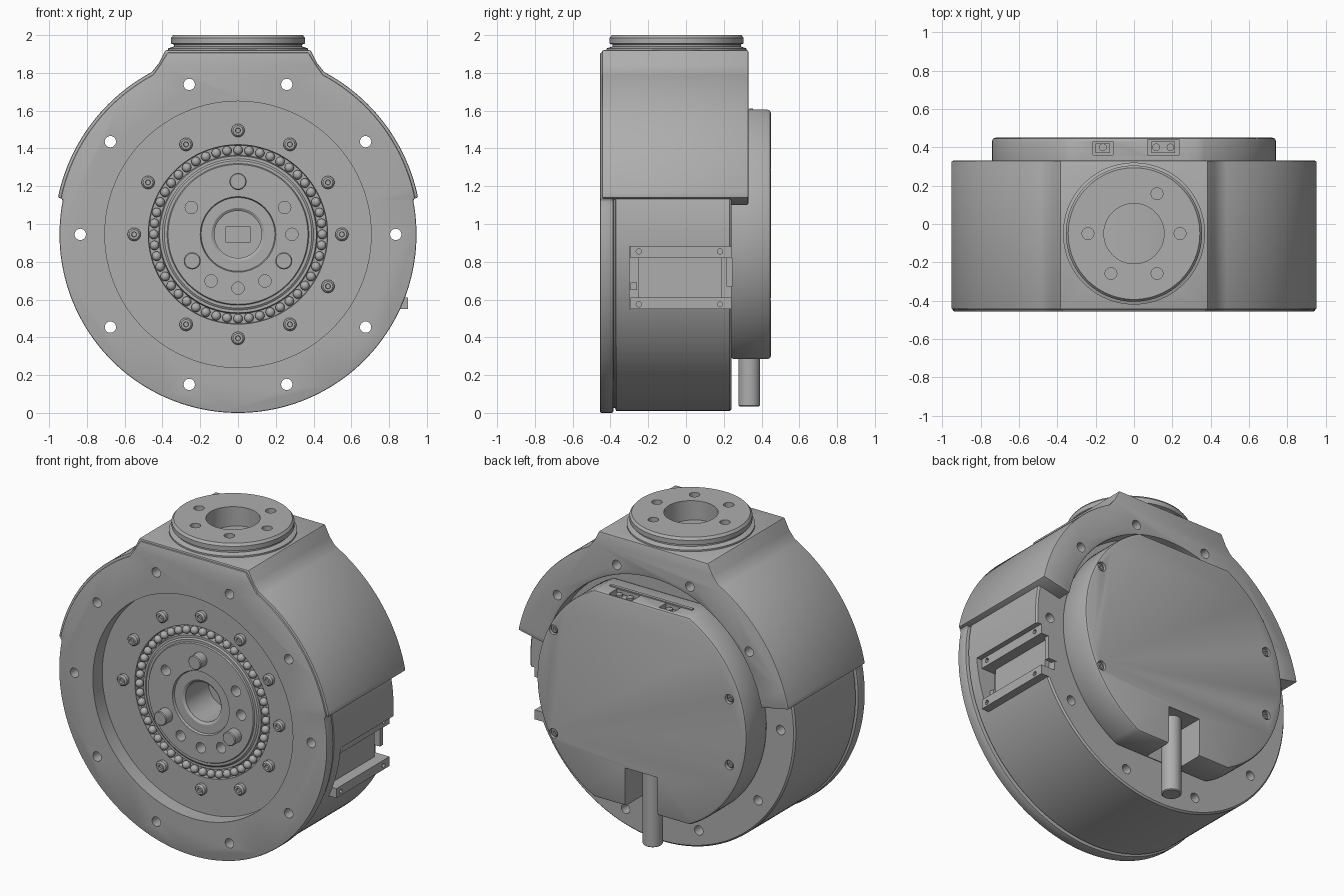
import bpy, bmesh
from math import sin, cos, asin, pi, radians
from mathutils import Matrix, Vector

if "Cube" in bpy.data.objects:
    bpy.data.objects.remove(bpy.data.objects["Cube"], do_unlink=True)

CZ = 0.945  # height of the main axis
GREY = (0.42, 0.42, 0.42, 1)
metal = bpy.data.materials.new("grey_metal")
metal.use_nodes = True
metal.diffuse_color = GREY
metal.node_tree.nodes["Principled BSDF"].inputs["Base Color"].default_value = GREY
parts = []


def finish(name, bm):
    bmesh.ops.recalc_face_normals(bm, faces=bm.faces)
    me = bpy.data.meshes.new(name)
    bm.to_mesh(me)
    bm.free()
    me.materials.append(metal)
    ob = bpy.data.objects.new(name, me)
    bpy.context.collection.objects.link(ob)
    parts.append(ob)
    return ob


def add_lathe(bm, profile, place, n=96):
    """Spin (radius, height) points; place maps local x, y, height to the model."""
    rings = []
    for r, h in profile:
        count = n if r > 0 else 1
        rings.append([bm.verts.new(place(r * cos(2 * pi * i / n), r * sin(2 * pi * i / n), h))
                      for i in range(count)])
    for a, b in zip(rings, rings[1:]):
        for i in range(n):
            quad = [a[i % len(a)], a[(i + 1) % n % len(a)], b[(i + 1) % n % len(b)], b[i % len(b)]]
            bm.faces.new(list(dict.fromkeys(quad)))


def along_y(cx=0, cz=CZ):
    return lambda a, b, h: Vector((cx + a, h, cz + b))


def along_z(cx=0, cy=0):
    return lambda a, b, h: Vector((cx + a, cy + b, h))


def along_x(cy, cz):
    return lambda a, b, h: Vector((h, cy + a, cz + b))


def lathes(name, profile, places, n=96):
    bm = bmesh.new()
    for p in places:
        add_lathe(bm, profile, p, n)
    return finish(name, bm)


def rod(r, lo, hi):
    return [(0, lo), (r, lo), (r, hi), (0, hi)]


def boxes(name, spans):
    """Each span is (x0, x1, y0, y1, z0, z1)."""
    bm = bmesh.new()
    for x0, x1, y0, y1, z0, z1 in spans:
        m = Matrix.Translation(((x0 + x1) / 2, (y0 + y1) / 2, (z0 + z1) / 2))
        m = m @ Matrix.Diagonal((x1 - x0, y1 - y0, z1 - z0, 1))
        bmesh.ops.create_cube(bm, size=1, matrix=m)
    return finish(name, bm)


def extrude_y(name, outline, y0, y1):
    bm = bmesh.new()
    face = bm.faces.new([bm.verts.new((x, y0, z)) for x, z in outline])
    out = bmesh.ops.extrude_face_region(bm, geom=[face])["geom"]
    bmesh.ops.translate(bm, vec=(0, y1 - y0, 0),
                        verts=[v for v in out if isinstance(v, bmesh.types.BMVert)])
    return finish(name, bm)


def apply(ob, mod):
    bpy.context.view_layer.objects.active = ob
    bpy.ops.object.modifier_apply(modifier=mod.name)


def cut(ob, *cutters):
    for c in cutters:
        mod = ob.modifiers.new("cut", "BOOLEAN")
        mod.operation, mod.solver, mod.object = "DIFFERENCE", "EXACT", c
        apply(ob, mod)


def bevel(ob, width):
    mod = ob.modifiers.new("bevel", "BEVEL")
    mod.width, mod.segments, mod.limit_method, mod.angle_limit = width, 2, "ANGLE", radians(50)
    apply(ob, mod)


def discard(*cutters):
    for c in cutters:
        parts.remove(c)
        bpy.data.objects.remove(c, do_unlink=True)


def arc(r, a0, a1, n):
    return [(r * cos(a0 + (a1 - a0) * i / n), CZ + r * sin(a0 + (a1 - a0) * i / n))
            for i in range(n + 1)]


def polar(r, count, start=0):
    return [(r * cos(start + 2 * pi * i / count), CZ + r * sin(start + 2 * pi * i / count))
            for i in range(count)]


def hood(r, inset):
    """Upper outline: arc, neck, flat top, neck, arc."""
    low, high = radians(11.5), radians(62)
    right = arc(r, low, high, 30) + [(0.42 - inset, 1.85), (0.385 - inset, 1.92 - inset)]
    return right + [(-x, z) for x, z in reversed(right)]


# Main drum with recessed front, bearing groove, hub face and stepped bore
drum = lathes("drum", [
    (0, -0.12), (0.125, -0.12), (0.125, -0.35), (0.14, -0.36), (0.195, -0.36), (0.2, -0.375),
    (0.37, -0.375), (0.375, -0.367), (0.39, -0.367), (0.4, -0.36), (0.415, -0.36), (0.42, -0.335),
    (0.472, -0.335), (0.475, -0.36), (0.705, -0.36), (0.705, -0.41), (0.92, -0.41),
    (0.92, -0.375), (0.936, -0.37), (0.936, 0.23), (0.926, 0.24), (0, 0.24)], [along_y()], 128)

# Front plate and upper shell
plate = extrude_y("front_plate", hood(0.957, 0.012) + arc(0.945, radians(169), radians(371), 90),
                  -0.455, -0.385)
bevel(plate, 0.008)
shell = extrude_y("upper_shell", hood(0.973, 0) + arc(0.775, radians(168.5), radians(11.5), 70),
                  -0.445, 0.33)
bevel(shell, 0.008)

# Bolt holes through the rim, hub holes, front recess and side pocket
rim = lathes("rim_holes", rod(0.03, -0.6, 0.6), [along_y(x, z) for x, z in polar(0.835, 10)], 20)
recess = lathes("recess_cut", rod(0.705, -0.6, 0), [along_y()], 128)
hub_spots = polar(0.285, 12)
hub_holes = lathes("hub_holes", rod(0.033, -0.5, -0.29),
                   [along_y(*hub_spots[i]) for i in (0, 1, 5, 8, 9, 10)], 20)
pocket = boxes("pocket_cut", [(0.8, 1.1, -0.3, 0.3, 0.55, 0.88)])
cut(plate, recess, rim)
cut(shell, rim)
cut(drum, rim, hub_holes, pocket)

# Output flange on top, with a central bore and bolt holes
FY = -0.05
flange = lathes("top_flange", [(0, 1.88), (0.37, 1.88), (0.37, 1.93), (0.34, 1.94), (0.34, 1.95),
                               (0.355, 1.955), (0.355, 1.985), (0.343, 2), (0, 2)],
                [along_z(0, FY)])
bore = lathes("bore_cut", rod(0.157, 1.84, 2.1), [along_z(0, FY)], 48)
top_holes = lathes("top_holes", rod(0.031, 1.9, 2.1),
                   [along_z(0.24 * cos(i * pi / 3), FY + 0.24 * sin(i * pi / 3))
                    for i in (0, 1, 3, 4, 5)], 20)
cut(flange, bore, top_holes)
cut(shell, bore, top_holes)

# Rear cover with flat top and bottom, cable slot, sockets and screw holes
a = asin(0.66 / 0.74)
cover = extrude_y("rear_cover", arc(0.74, -a, a, 48) + arc(0.74, pi - a, pi + a, 48), 0.235, 0.45)
bevel(cover, 0.018)
slot = boxes("cover_cuts", [(-0.115, 0.115, 0.25, 0.6, 0.1, 0.53),
                            (0.07, 0.235, 0.36, 0.44, 1.55, 1.7),
                            (-0.215, -0.11, 0.36, 0.43, 1.55, 1.7)])
cover_spots = [(0.62, 0.33), (0.62, -0.33), (-0.62, 0.22), (-0.62, -0.2)]
cover_holes = lathes("cover_holes", rod(0.03, 0.425, 0.6),
                     [along_y(x, CZ + z) for x, z in cover_spots], 20)
cut(cover, slot, cover_holes)
discard(rim, recess, hub_holes, pocket, bore, top_holes, slot, cover_holes)

SCREW = [(0, 0.012), (0.012, 0.012), (0.014, 0), (0.026, 0), (0.035, 0.01), (0.035, 0.05), (0, 0.05)]


def screws(name, spots, y, scale, sign):
    lathes(name, [(r * scale, y + sign * h * scale) for r, h in SCREW],
           [along_y(x, z) for x, z in spots], 16)


screws("cover_screws", [(x, CZ + z) for x, z in cover_spots], 0.442, 0.72, -1)
boxes("connector_blocks", [(0.09, 0.215, 0.37, 0.43, 1.54, 1.585),
                           (-0.2, -0.125, 0.37, 0.42, 1.54, 1.585)])
lathes("connector_pins", rod(0.02, 1.57, 1.6), [along_z(x, 0.4) for x in (0.115, 0.19, -0.162)], 12)
boxes("connector_ledge", [(-0.29, 0.29, 0.335, 0.355, 1.59, 1.612)])

# Cable leaving the slot
lathes("cable", [(0, 0.035), (0.052, 0.035), (0.058, 0.04), (0.058, 0.53), (0, 0.53)],
       [along_z(0, 0.335)], 32)

# Front face fasteners, bearing balls, dowel pins and core
screws("ring_screws", [p for i, p in enumerate(polar(0.55, 12)) if i != 7], -0.392, 1, 1)
bm = bmesh.new()
for x, z in polar(0.446, 48):
    bmesh.ops.create_uvsphere(bm, u_segments=14, v_segments=10, radius=0.025,
                              matrix=Matrix.Translation((x, -0.355, z)))
finish("bearing_balls", bm)
lathes("dowel_pins", [(0, -0.44), (0.04, -0.44), (0.045, -0.435), (0.045, -0.3), (0, -0.3)],
       [along_y(x, z) for x, z in polar(0.28, 3, pi / 2)], 24)
boxes("core_plate", [(-0.067, 0.067, -0.128, -0.115, CZ - 0.042, CZ + 0.042)])

# Side bracket: two rails with end posts and a small socket
bracket = boxes("side_bracket", [(0.79, 0.9, -0.295, 0.24, 0.82, 0.88),
                                 (0.79, 0.9, -0.295, 0.24, 0.55, 0.61)])
rail_holes = lathes("rail_holes", rod(0.014, 0.85, 1),
                    [along_x(y, z) for y in (-0.25, 0.18) for z in (0.575, 0.855)], 12)
cut(bracket, rail_holes)
discard(rail_holes)
boxes("bracket_board", [(0.79, 0.83, -0.255, 0.19, 0.605, 0.825),
                        (0.79, 0.85, 0.215, 0.245, 0.67, 0.82),
                        (0.79, 0.84, -0.295, -0.26, 0.65, 0.69)])

# Smooth curved surfaces, keep hard edges
bpy.ops.object.select_all(action="DESELECT")
for ob in parts:
    ob.select_set(True)
bpy.context.view_layer.objects.active = drum
bpy.ops.object.shade_smooth_by_angle(angle=radians(30))
